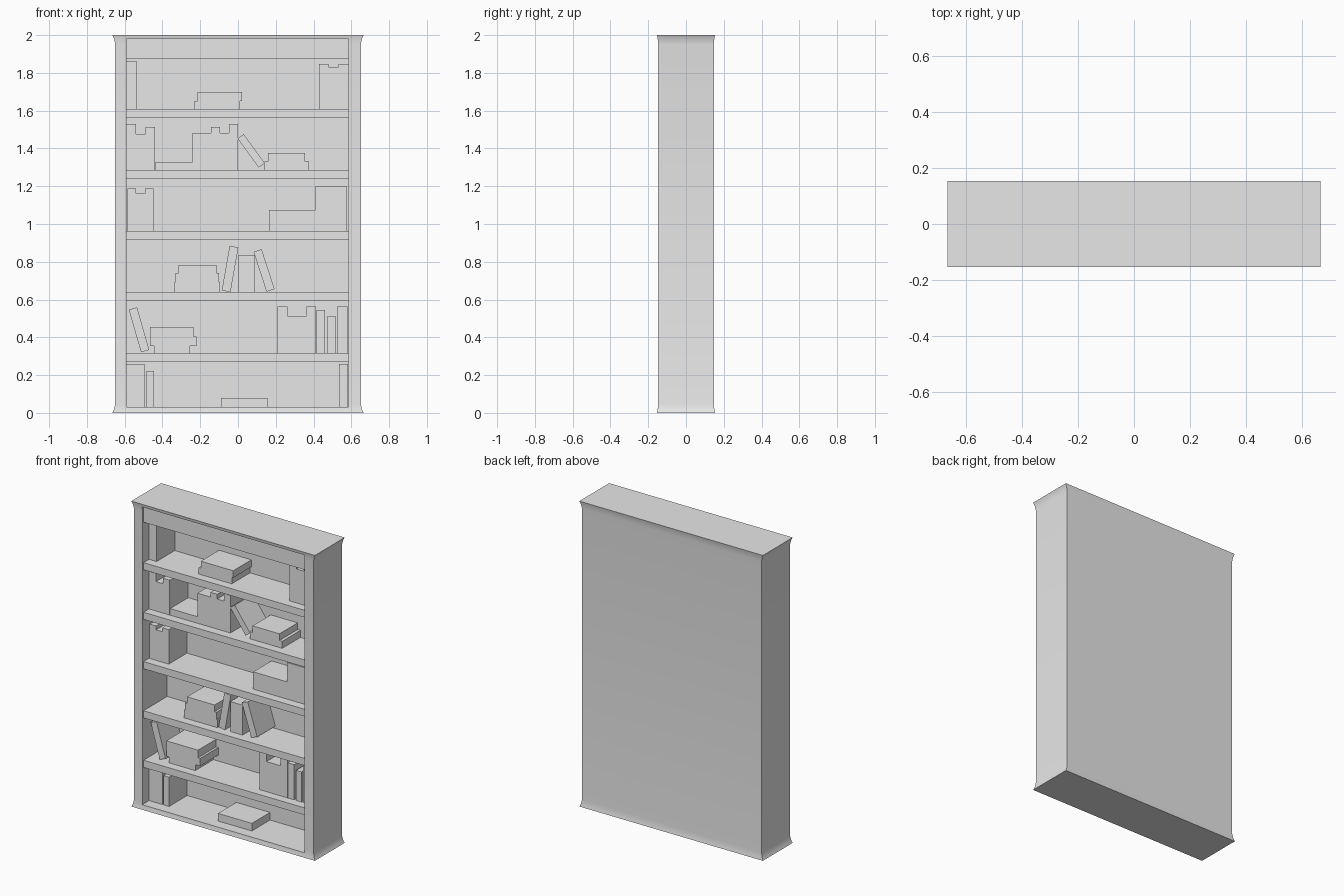
import bpy
import bmesh
import math
from mathutils import Matrix, Vector

default_cube = bpy.data.objects.get("Cube")
if default_cube:
    bpy.data.objects.remove(default_cube, do_unlink=True)

# One plain grey for the whole piece
grey = bpy.data.materials.new("plain grey")
grey.use_nodes = True
colour = (0.8, 0.8, 0.8, 1)
grey.diffuse_color = colour
grey.node_tree.nodes["Principled BSDF"].inputs["Base Color"].default_value = colour

# Shared layout
LEFT, RIGHT = -0.59, 0.585
FLOOR, CEILING = 0.03, 1.98
SHELF_FRONT, BOOK_FRONT, BACK = -0.135, -0.078, 0.11
BOOK_WIDTH = 0.048
shelf_tops = [FLOOR, 0.316, 0.64, 0.962, 1.285, 1.61]


def finish(name, bm):
    bmesh.ops.recalc_face_normals(bm, faces=bm.faces)
    mesh = bpy.data.meshes.new(name)
    bm.to_mesh(mesh)
    bm.free()
    mesh.materials.append(grey)
    obj = bpy.data.objects.new(name, mesh)
    bpy.context.collection.objects.link(obj)
    return obj


def box(name, low, high, tilt=0):
    """Box between two corners, leaned about its centre in the front plane."""
    low, high = Vector(low), Vector(high)
    size = high - low
    matrix = (Matrix.Translation((low + high) / 2)
              @ Matrix.Rotation(math.radians(tilt), 4, "Y")
              @ Matrix.Diagonal((size.x, size.y, size.z, 1)))
    bm = bmesh.new()
    bmesh.ops.create_cube(bm, size=1, matrix=matrix)
    return finish(name, bm)


def upright_row(shelf, start, heights, width=BOOK_WIDTH):
    """Standing books side by side."""
    base = shelf_tops[shelf]
    for index, height in enumerate(heights):
        x = start + index * width
        box("upright_book", (x, BOOK_FRONT, base),
            (x + width, BACK, base + height))


def stack(shelf, layers):
    """Lying books, each given as left end, right end and thickness."""
    z = shelf_tops[shelf]
    for left, right, thickness in layers:
        box("lying_book", (left, BOOK_FRONT, z), (right, BACK, z + thickness))
        z += thickness


def leaning_book(x, z, length, width, tilt):
    box("leaning_book", (x - width / 2, BOOK_FRONT, z - length / 2),
        (x + width / 2, BACK, z + length / 2), tilt)


# Case body: a block whose top and bottom edges flare out
half_flare = [(0, 0.015), (0.012, 0.009), (0.028, 0.004), (0.05, 0)]
levels = half_flare + [(2 - z, flare) for z, flare in reversed(half_flare)]
bm = bmesh.new()
rings = []
for z, flare in levels:
    x, y = 0.65 + flare, 0.147 + flare * 0.45
    rings.append([bm.verts.new((sx * x, sy * y, z))
                  for sx, sy in ((-1, -1), (1, -1), (1, 1), (-1, 1))])
for lower, upper in zip(rings, rings[1:]):
    for i in range(4):
        j = (i + 1) % 4
        bm.faces.new((lower[i], lower[j], upper[j], upper[i]))
bm.faces.new(rings[0])
bm.faces.new(rings[-1])
case = finish("case_body", bm)

# Hollow out the front
cutter = box("opening_cutter", (LEFT, -1, FLOOR), (RIGHT, BACK, CEILING))
cutter.hide_render = True
cut = case.modifiers.new("opening", "BOOLEAN")
cut.operation = "DIFFERENCE"
cut.solver = "EXACT"
cut.object = cutter
bpy.context.view_layer.objects.active = case
case.select_set(True)
bpy.ops.object.modifier_apply(modifier=cut.name)
bpy.data.objects.remove(cutter, do_unlink=True)
bpy.ops.object.shade_smooth_by_angle(angle=math.radians(30))

# Shelves and the header board
for top in shelf_tops[1:]:
    box("shelf", (LEFT, SHELF_FRONT, top - 0.047), (RIGHT, BACK, top))
box("header_board", (LEFT, SHELF_FRONT, 1.875), (RIGHT, BACK, CEILING))

# Bottom compartment
upright_row(0, LEFT, [0.23, 0.23])
upright_row(0, -0.485, [0.192], width=0.04)
stack(0, [(-0.09, 0.155, 0.05)])
upright_row(0, 0.535, [0.23])

# Second compartment
leaning_book(-0.524, 0.44, 0.235, 0.045, -16)
stack(1, [(-0.445, -0.255, 0.039), (-0.465, -0.22, 0.05), (-0.465, -0.235, 0.05)])
upright_row(1, 0.21, [0.246, 0.197, 0.197, 0.246], width=0.051)
upright_row(1, 0.416, [0.23], width=0.045)
upright_row(1, 0.475, [0.197], width=0.04)
upright_row(1, 0.525, [0.246], width=0.055)

# Third compartment
stack(2, [(-0.335, -0.095, 0.053), (-0.33, -0.1, 0.047), (-0.315, -0.115, 0.043)])
leaning_book(-0.042, 0.762, 0.24, 0.047, 10)
upright_row(2, 0, [0.196, 0.196], width=0.044)
leaning_book(0.138, 0.754, 0.222, 0.045, -18)

# Fourth compartment
upright_row(3, -0.585, [0.225, 0.2, 0.225], width=0.046)
stack(3, [(0.165, 0.41, 0.058), (0.165, 0.41, 0.055)])
upright_row(3, 0.41, [0.24, 0.24, 0.24], width=0.055)

# Fifth compartment
upright_row(4, LEFT, [0.245, 0.192, 0.228], width=0.05)
stack(4, [(-0.437, -0.24, 0.043)])
upright_row(4, -0.24, [0.197, 0.197, 0.228, 0.197, 0.245])
leaning_book(0.07, 1.387, 0.19, 0.04, -36)
stack(4, [(0.14, 0.375, 0.046), (0.16, 0.355, 0.044)])

# Top compartment
upright_row(5, LEFT, [0.25], width=0.055)
stack(5, [(-0.23, 0.01, 0.042), (-0.215, 0.02, 0.046)])
upright_row(5, 0.428, [0.238, 0.222, 0.238], width=0.052)
